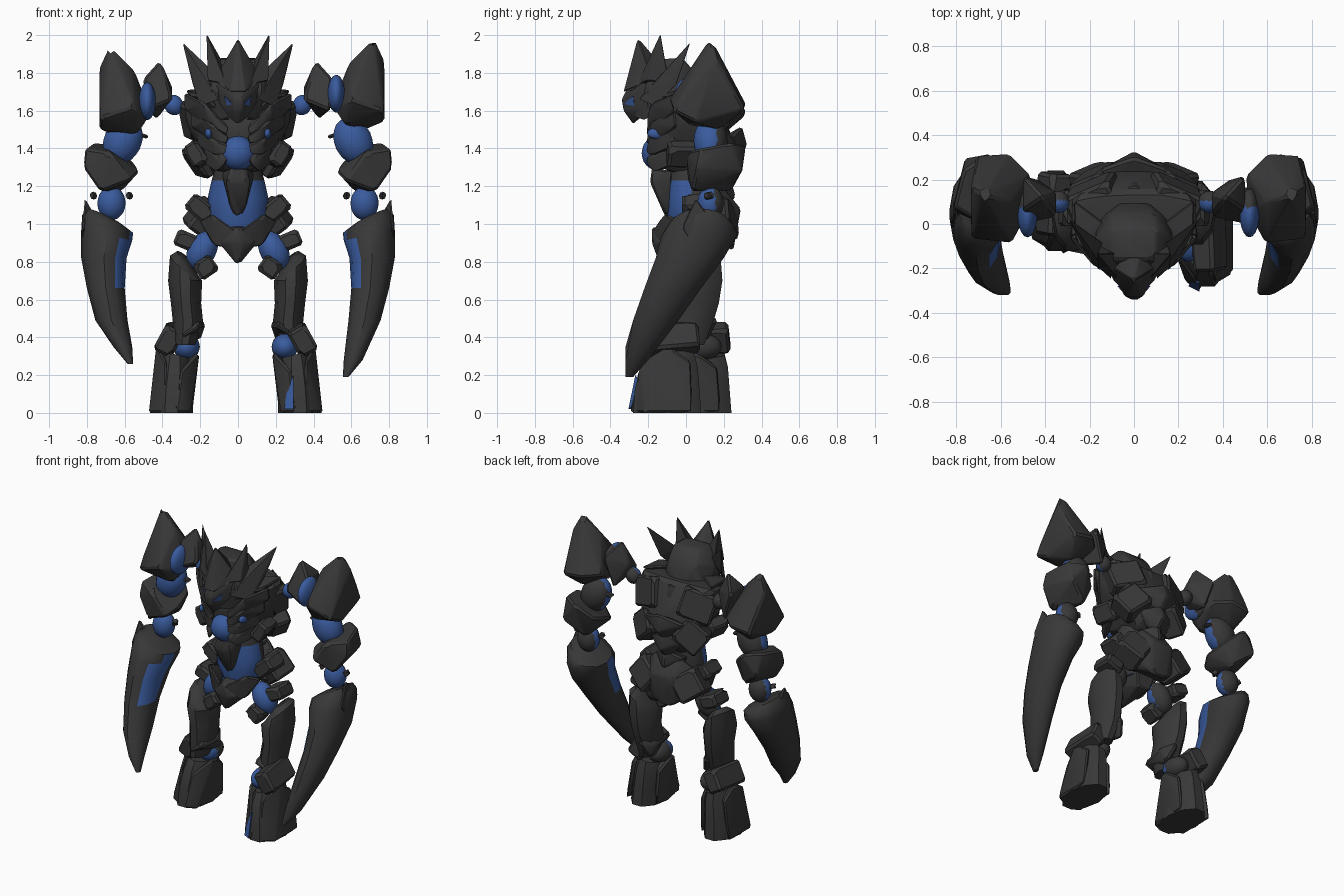
import bpy, bmesh, math
from mathutils import Vector, Euler

default_cube = bpy.data.objects.get("Cube")
if default_cube:
    bpy.data.objects.remove(default_cube)


def make_material(name, colour):
    material = bpy.data.materials.new(name)
    material.use_nodes = True
    material.diffuse_color = colour
    material.node_tree.nodes["Principled BSDF"].inputs["Base Color"].default_value = colour
    return material


STONE = make_material("dark stone", (.04, .04, .04, 1))
BLUE = make_material("glowing blue", (.042, .105, .34, 1))


def finish(name, bm, material, angle=28):
    bmesh.ops.recalc_face_normals(bm, faces=bm.faces)
    mesh = bpy.data.meshes.new(name)
    bm.to_mesh(mesh)
    bm.free()
    mesh.materials.append(material)
    obj = bpy.data.objects.new(name, mesh)
    bpy.context.collection.objects.link(obj)
    bpy.ops.object.select_all(action="DESELECT")
    obj.select_set(True)
    bpy.context.view_layer.objects.active = obj
    bpy.ops.object.shade_smooth_by_angle(angle=math.radians(angle))
    return obj


def recolour(obj, material, rule):
    """Give a second material to the faces that meet the rule."""
    obj.data.materials.append(material)
    for face in obj.data.polygons:
        if rule(face.normal, face.center):
            face.material_index = 1


def hull(name, points, material=STONE, side=1, both=False, shift=(0, 0, 0), bevel=.012):
    """Faceted rock: convex hull of a few corner points with chamfered edges."""
    bm = bmesh.new()
    for x, y, z in points:
        for sign in ((1, -1) if both else (side,)):
            bm.verts.new(Vector((x * sign, y, z)) + Vector(shift))
    bmesh.ops.remove_doubles(bm, verts=bm.verts, dist=.001)
    result = bmesh.ops.convex_hull(bm, input=bm.verts)
    unused = [v for v in result["geom_interior"] if isinstance(v, bmesh.types.BMVert)]
    bmesh.ops.delete(bm, geom=unused, context="VERTS")
    if bevel:
        bmesh.ops.bevel(bm, geom=bm.edges[:], offset=bevel, segments=1, affect="EDGES", clamp_overlap=True)
    return finish(name, bm, material)


def loft(name, rings, material=STONE, side=1, sides=12, shift=(0, 0, 0)):
    """Skin over elliptical rings (x, y, z, radius x, radius y, tilt x, tilt y)."""
    bm = bmesh.new()
    loops = []
    for x, y, z, rx, ry, *tilt in rings:
        tx, ty = tilt or (0, 0)
        loop = []
        for i in range(sides):
            a = math.tau * i / sides
            dx, dy = rx * math.cos(a), ry * math.sin(a)
            spot = Vector(((x + dx) * side, y + dy, z + dx * tx + dy * ty))
            loop.append(bm.verts.new(spot + Vector(shift)))
        loops.append(loop)
    for low, high in zip(loops, loops[1:]):
        for i in range(sides):
            j = (i + 1) % sides
            bm.faces.new((low[i], low[j], high[j], high[i]))
    bm.faces.new(loops[0])
    bm.faces.new(loops[-1])
    return finish(name, bm, material, 40)


def joint(name, centre, size, side=1, turn=0, shift=(0, 0, 0), rear=.15):
    """Round joint, blue in front and stone behind."""
    bm = bmesh.new()
    bmesh.ops.create_icosphere(bm, subdivisions=3, radius=1)
    for v in bm.verts:
        v.co = Vector(a * b for a, b in zip(v.co, size))
        v.co.rotate(Euler((0, turn * side, 0)))
        v.co += Vector((centre[0] * side, centre[1], centre[2])) + Vector(shift)
    obj = finish(name, bm, BLUE, 60)
    recolour(obj, STONE, lambda normal, centre: normal.y > rear)


def block(name, centre, size, turn=(0, 0, 0), side=1, shift=(0, 0, 0)):
    """Chamfered box turned in space."""
    rotation = Euler(turn)
    corners = []
    for i in (-1, 1):
        for j in (-1, 1):
            for k in (-1, 1):
                corner = Vector((i * size[0], j * size[1], k * size[2])) / 2
                corner.rotate(rotation)
                corners.append(corner + Vector(centre))
    return hull(name, corners, STONE, side, shift=shift, bevel=.015)


# Head: skull, pointed face, forehead horn
hull("skull", [(.1, -.02, 1.88), (.1, -.16, 1.87), (.18, -.08, 1.77), (.17, .02, 1.6), (.1, .05, 1.8),
               (.14, -.22, 1.72), (.1, -.21, 1.57), (.06, .1, 1.68)], both=True)
hull("face", [(.025, -.34, 1.66), (.02, -.33, 1.6), (.01, -.28, 1.53), (.1, -.2, 1.6),
              (.12, -.2, 1.74), (.03, -.27, 1.8)], both=True)
hull("forehead_horn", [(0, -.255, 1.985), (.09, -.2, 1.83), (.04, -.33, 1.7), (.03, -.13, 1.84),
                       (.09, -.24, 1.74)], both=True, bevel=.004)

# Chest core, abdomen, waist and pelvis
hull("chest", [(.28, -.02, 1.69), (.28, .12, 1.69), (.28, -.02, 1.54), (.17, -.13, 1.63), (.16, -.13, 1.42),
               (.1, -.14, 1.3), (.13, .15, 1.7), (.22, .2, 1.44), (.14, .2, 1.26), (.06, .26, 1.42),
               (.08, .14, 1.2), (.06, -.17, 1.5)], both=True, bevel=.02)
joint("chest_core", (0, -.15, 1.375), (.092, .085, .092))
waist = loft("waist", [(0, .03, .92, .1, .1), (0, .03, 1.04, .16, .13), (0, .03, 1.14, .16, .13),
                       (0, .03, 1.23, .14, .13), (0, .03, 1.3, .12, .13)], BLUE)
recolour(waist, STONE, lambda normal, centre: normal.y > .15 or centre.z > 1.23)
hull("abdomen", [(.035, -.18, 1.3), (.06, -.19, 1.22), (.05, -.13, 1.12), (.015, -.11, 1.04), (.09, -.08, 1.28),
                 (.04, -.05, 1.08)], both=True)
hull("pelvis_guard", [(.01, -.14, .79), (.03, -.18, .9), (.01, -.18, .98), (.1, -.13, .9), (.05, .1, .84),
                      (.09, .14, 1)], both=True)
hull("rear_guard", [(.08, .29, 1.08), (.13, .23, .93), (.05, .25, .86), (.19, .14, 1.12), (.1, .19, 1.2),
                    (.17, .08, .94)], both=True)

# Overlapping plates down the spine, bulging at mid back
for z, reach, wide in ((1.61, .17, .16), (1.44, .3, .17), (1.3, .27, .14), (1.17, .24, .12)):
    hull("spine_plate", [(0, reach, z + .08), (wide, reach - .06, z + .02), (0, reach + .03, z - .03),
                         (0, reach - .05, z - .12), (wide * .8, reach - .14, z)], both=True)

for side in (-1, 1):
    # Face details and head spikes
    hull("eye", [(.03, -.328, 1.635), (.075, -.28, 1.68), (.06, -.275, 1.625), (.03, -.27, 1.65)], BLUE, side, bevel=0)
    hull("brow", [(.01, -.345, 1.67), (.1, -.25, 1.72), (.13, -.2, 1.78), (.02, -.29, 1.74)], side=side)
    hull("cheek_plate", [(.03, -.29, 1.56), (.2, -.1, 1.75), (.21, -.05, 1.63), (.09, -.22, 1.54), (.13, -.2, 1.7)], side=side)
    hull("inner_spike", [(.167, -.135, 2.01), (.06, -.26, 1.74), (.16, -.2, 1.76), (.15, -.09, 1.75), (.06, -.13, 1.82)],
         side=side, bevel=.003)
    hull("outer_spike", [(.295, .025, 1.965), (.1, -.25, 1.66), (.2, -.16, 1.62), (.24, -.05, 1.74), (.12, -.1, 1.8)],
         side=side, bevel=.003)

    # Rib plates fanning out from the chest core
    for i in range(4):
        top, out = 1.7 - .095 * i, .29 - .035 * i
        inner = 1.47 - .045 * i
        hull("rib_plate", [(.04, -.2, inner + .04), (.06, -.21, inner - .02), (out * .6, -.2, top - .06),
                           (out, -.06, top), (out, -.05, top - .1), (out * .6, -.17, top - .15),
                           (out * .7, -.02, top - .05)], side=side)
    joint("flank_gem", (.155, -.15, 1.48), (.02, .055, .03), side)
    hull("collar", [(.03, -.22, 1.53), (.27, -.08, 1.7), (.16, -.19, 1.66), (.28, .12, 1.71), (.12, .0, 1.72),
                    (.18, -.05, 1.58)], side=side)
    block("flank_block", (.215, -.02, 1.37), (.09, .16, .13), (0, .6, .2), side=side)
    block("back_block", (.165, .17, 1.37), (.2, .14, .18), (.2, .7, -.4), side=side)
    block("shoulder_blade", (.18, .12, 1.57), (.23, .13, .2), (.2, .3, -.4), side=side)

    # Pelvis wings and hip blocks
    hull("pelvis_wing", [(.01, -.18, .97), (.02, -.17, .86), (.14, -.12, 1.06), (.21, -.04, 1.02), (.13, -.1, .88),
                         (.15, .06, .98)], side=side)
    block("hip_block", (.2, .06, 1.08), (.15, .16, .1), (0, -.7, 0), side=side)
    block("rear_hip_block", (.16, .17, 1.02), (.19, .17, .18), (.3, -.6, -.4), side=side)
    block("hip_tab", (.27, .07, .91), (.13, .16, .09), (0, -.4, 0), side=side)

    # Shoulder joint and pauldron, the right one sitting slightly lower
    slump = (.04, 0, -.04) if side < 0 else (0, 0, 0)
    joint("shoulder_joint", (.34, .1, 1.63), (.05, .05, .055), side, .4)
    hull("inner_pauldron", [(.41, .12, 1.87), (.5, .06, 1.77), (.49, .0, 1.6), (.345, .03, 1.66), (.345, .14, 1.72),
                            (.43, .2, 1.55), (.5, .22, 1.76)], side=side)
    joint("pauldron_band", (.52, .05, 1.69), (.045, .11, .1), side, shift=slump)
    hull("pauldron", [(.72, .13, 1.99), (.775, .16, 1.87), (.59, .1, 1.86), (.52, .04, 1.6), (.5, .22, 1.63),
                      (.77, -.07, 1.6), (.59, -.09, 1.66), (.57, .02, 1.52), (.775, .05, 1.54), (.75, .31, 1.61),
                      (.6, .32, 1.63), (.68, .18, 1.5)], side=side, shift=slump)

    # Upper arm, elbow guard and wrist joint
    joint("upper_arm", (.61, .13, 1.44), (.1, .09, .13), side, -.45, rear=.35)
    hull("elbow_guard", [(.81, .08, 1.4), (.77, .24, 1.43), (.52, .1, 1.28), (.57, .01, 1.23), (.55, .24, 1.32),
                         (.82, .06, 1.3), (.68, .0, 1.38), (.73, .03, 1.17), (.62, .24, 1.17), (.76, .3, 1.28),
                         (.65, .32, 1.42)], side=side)
    block("upper_arm_fin", (.51, .14, 1.47), (.07, .05, .02), (0, -.3, 0), side=side)
    joint("wrist_joint", (.67, .13, 1.11), (.075, .07, .09), side, rear=.35)
    for x in (.575, .765):
        block("wrist_stud", (x, .12, 1.15), (.035, .05, .04), (0, .4, 0), side=side)

    # Long curved blade with a pointed rim and a blue inset on its inner face
    drop = -.05 if side > 0 else .02
    blade = loft("arm_blade", [(.57, -.3, .24 + drop, .015, .02), (.61, -.26, .33 + drop, .05, .06),
                               (.67, -.16, .49, .085, .12), (.7, -.07, .66, .1, .15), (.71, .02, .82, .12, .18),
                               (.695, .07, .94, .135, .2, .2, 0), (.69, .09, 1, .135, .17, .35, -.1),
                               (.71, .1, 1.04, .09, .12, .45, -.1)], side=side)
    recolour(blade, BLUE, lambda normal, centre: normal.x * side < -.45 and -.75 < normal.y < .1
             and .6 < centre.z < .95)
    hull("blade_rim", [(.81, .05, 1.15), (.825, -.03, .98), (.815, .16, 1), (.74, .07, 1.03), (.82, .05, .85)], side=side)

    # Hip joint and thigh
    step = (0, 0 if side > 0 else -.03, 0)
    joint("hip_joint", (.19, .03, .86), (.075, .08, .11), side, -.5)
    block("hip_skirt", (.17, -.02, .77), (.11, .12, .1), (0, .6, 0), side=side)
    loft("thigh", [(.28, .01, .36, .055, .09), (.265, .03, .48, .08, .12), (.275, .05, .58, .08, .13),
                   (.28, .05, .7, .09, .15), (.285, .06, .78, .075, .13, .7, .2), (.29, .07, .83, .035, .07, .7, .2)],
         side=side, sides=10, shift=step)

    # Knee, shin and boot, one leg standing further forward
    stride = (-.012, -.1 if side > 0 else .06, 0)
    hull("knee_guard", [(.2, -.12, .46), (.25, .06, .55), (.17, .08, .47), (.24, .18, .5), (.34, .04, .42),
                        (.2, .12, .38), (.3, -.1, .4)], side=side, shift=step)
    joint("ankle_joint", (.26, .03, .35), (.07, .1, .07), side, shift=stride, rear=-.2)
    block("shin_block", (.35, .03, .39), (.11, .28, .15), (.1, -.5, 0), side=side, shift=stride)
    loft("boot", [(.34, 0, 0, .115, .19), (.335, 0, .12, .11, .18), (.325, .01, .24, .1, .16),
                  (.32, .02, .31, .08, .13, .25, 0)], side=side, sides=10, shift=stride)
    hull("outer_boot_plate", [(.42, 0, .36), (.46, -.12, 0), (.46, .14, 0), (.36, -.18, 0), (.37, -.15, .27),
                              (.42, .13, .27), (.35, .08, .3)], side=side, shift=stride)
    hull("inner_boot_plate", [(.19, -.02, .33), (.24, -.16, 0), (.23, .13, 0), (.32, -.2, 0), (.29, -.16, .22),
                              (.22, .11, .24), (.29, .06, .28)], side=side, shift=stride)

# Blue inset on the front of the leading boot
hull("boot_inset", [(.245, -.28, .02), (.295, -.305, .02), (.295, -.268, .2), (.26, -.255, .13), (.28, -.2, .1)],
     BLUE, bevel=0)
